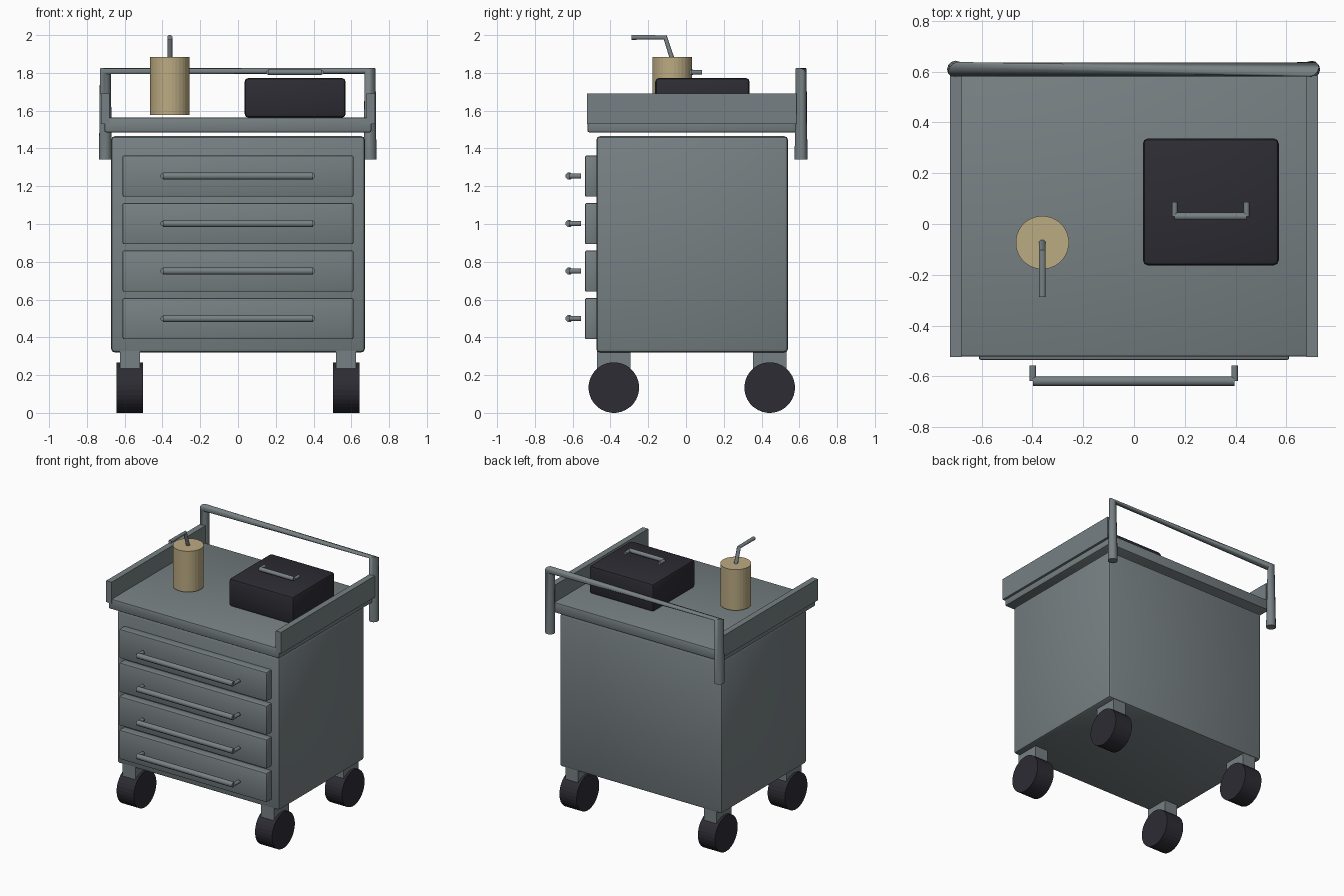
import bpy, bmesh, math
from mathutils import Vector

if "Cube" in bpy.data.objects:
    bpy.data.objects.remove(bpy.data.objects["Cube"])


def material(name, rgb):
    m = bpy.data.materials.new(name)
    m.diffuse_color = (*rgb, 1.0)
    m.use_nodes = True
    m.node_tree.nodes["Principled BSDF"].inputs["Base Color"].default_value = m.diffuse_color
    return m


STEEL = material("grey steel", (0.185, 0.217, 0.228))
BLACK = material("black rubber", (0.026, 0.025, 0.034))
TAN = material("tan card", (0.50, 0.405, 0.225))


def finish(bm, name, mat, angle=35):
    """Turn a bmesh into a shaded, named object."""
    bmesh.ops.recalc_face_normals(bm, faces=bm.faces[:])
    me = bpy.data.meshes.new(name)
    bm.to_mesh(me)
    bm.free()
    me.materials.append(mat)
    ob = bpy.data.objects.new(name, me)
    bpy.context.collection.objects.link(ob)
    bpy.ops.object.select_all(action='DESELECT')
    ob.select_set(True)
    bpy.context.view_layer.objects.active = ob
    bpy.ops.object.shade_smooth_by_angle(angle=math.radians(angle))
    return ob


def box(name, lo, hi, mat, bevel=0.0):
    """Box between two corners, with optional rounded edges."""
    lo, hi = Vector(lo), Vector(hi)
    bm = bmesh.new()
    bmesh.ops.create_cube(bm, size=1.0)
    for v in bm.verts:
        v.co = Vector([(lo[i] + hi[i]) / 2 + v.co[i] * (hi[i] - lo[i]) for i in range(3)])
    if bevel:
        bmesh.ops.bevel(bm, geom=bm.edges[:], offset=bevel, segments=2,
                        profile=0.5, affect='EDGES')
    return finish(bm, name, mat)


def tube(name, points, radius, mat, sides=12, angle=50):
    """Capped tube along a path; corner rings are tilted halfway, not widened."""
    pts = [Vector(p) for p in points]
    bm = bmesh.new()
    rings = []
    # constant side axis perpendicular to the plane of the path
    d0, d1 = (pts[1] - pts[0]).normalized(), (pts[-1] - pts[-2]).normalized()
    side = d0.cross(d1)
    if side.length < 1e-4:
        side = d0.orthogonal()
    side.normalize()
    for i, p in enumerate(pts):
        t = Vector((0, 0, 0))
        if i > 0:
            t += (p - pts[i - 1]).normalized()
        if i < len(pts) - 1:
            t += (pts[i + 1] - p).normalized()
        up = t.normalized().cross(side)
        ring = []
        for k in range(sides):
            a = 2 * math.pi * (k + 0.5) / sides
            ring.append(bm.verts.new(p + radius * (math.cos(a) * side + math.sin(a) * up)))
        rings.append(ring)
    for a, b in zip(rings, rings[1:]):
        for k in range(sides):
            n = (k + 1) % sides
            bm.faces.new((a[k], a[n], b[n], b[k]))
    bm.faces.new(rings[0])
    bm.faces.new(rings[-1])
    return finish(bm, name, mat, angle)


def pull(name, x0, x1, y_bar, y_end, z, r_bar, r_post):
    """Bar handle with two short posts pointing backwards."""
    tube(name + "_bar", [(x0, y_bar, z), (x1, y_bar, z)], r_bar, STEEL, 8)
    for tag, x in (("left", x0), ("right", x1)):
        tube(f"{name}_post_{tag}", [(x, y_bar, z), (x, y_end, z)], r_post, STEEL, 8)


# Cabinet body
box("cabinet", (-0.672, -0.475, 0.32), (0.672, 0.54, 1.465), STEEL, 0.02)

# Drawers with bar handles
for i in range(4):
    z = 0.499 + 0.2515 * i
    box(f"drawer_{i + 1}", (-0.611, -0.535, z - 0.109), (0.611, -0.465, z + 0.109), STEEL, 0.008)
    pull(f"drawer_handle_{i + 1}", -0.398, 0.396, -0.619, -0.557, z, 0.02, 0.014)

# Worktop and raised side walls
box("worktop", (-0.708, -0.522, 1.485), (0.706, 0.585, 1.563), STEEL, 0.01)
for tag, s in (("left", -1), ("right", 1)):
    xs = sorted((s * 0.679, s * 0.724))
    box(f"side_wall_{tag}", (xs[0], -0.524, 1.53), (xs[1], 0.585, 1.69), STEEL)

# Push rail at the back
tube("push_rail", [(-0.702, 0.609, 1.342), (-0.702, 0.609, 1.81),
                   (0.699, 0.609, 1.81), (0.699, 0.609, 1.342)], 0.034, STEEL, 12)

# Castors
for ty, y in (("front", -0.382), ("back", 0.443)):
    for tx, s in (("left", -1), ("right", 1)):
        x = s * 0.573
        box(f"castor_bracket_{ty}_{tx}", (x - 0.053, y - 0.089, 0.235),
            (x + 0.053, y + 0.089, 0.33), STEEL)
        tube(f"wheel_{ty}_{tx}", [(x - 0.071, y, 0.134), (x + 0.071, y, 0.134)],
             0.134, BLACK, 32, 5)

# Case with carrying handle
box("case", (0.035, -0.163, 1.563), (0.57, 0.337, 1.773), BLACK, 0.02)
pull("case_handle", 0.16, 0.443, 0.03, 0.086, 1.803, 0.016, 0.012)

# Drink cup with bent straw
tube("cup", [(-0.361, -0.073, 1.578), (-0.361, -0.073, 1.883)], 0.105, TAN, 32, 5)
tube("straw", [(-0.361, -0.062, 1.84), (-0.361, -0.11, 1.988),
               (-0.361, -0.288, 1.988)], 0.014, STEEL, 8)
